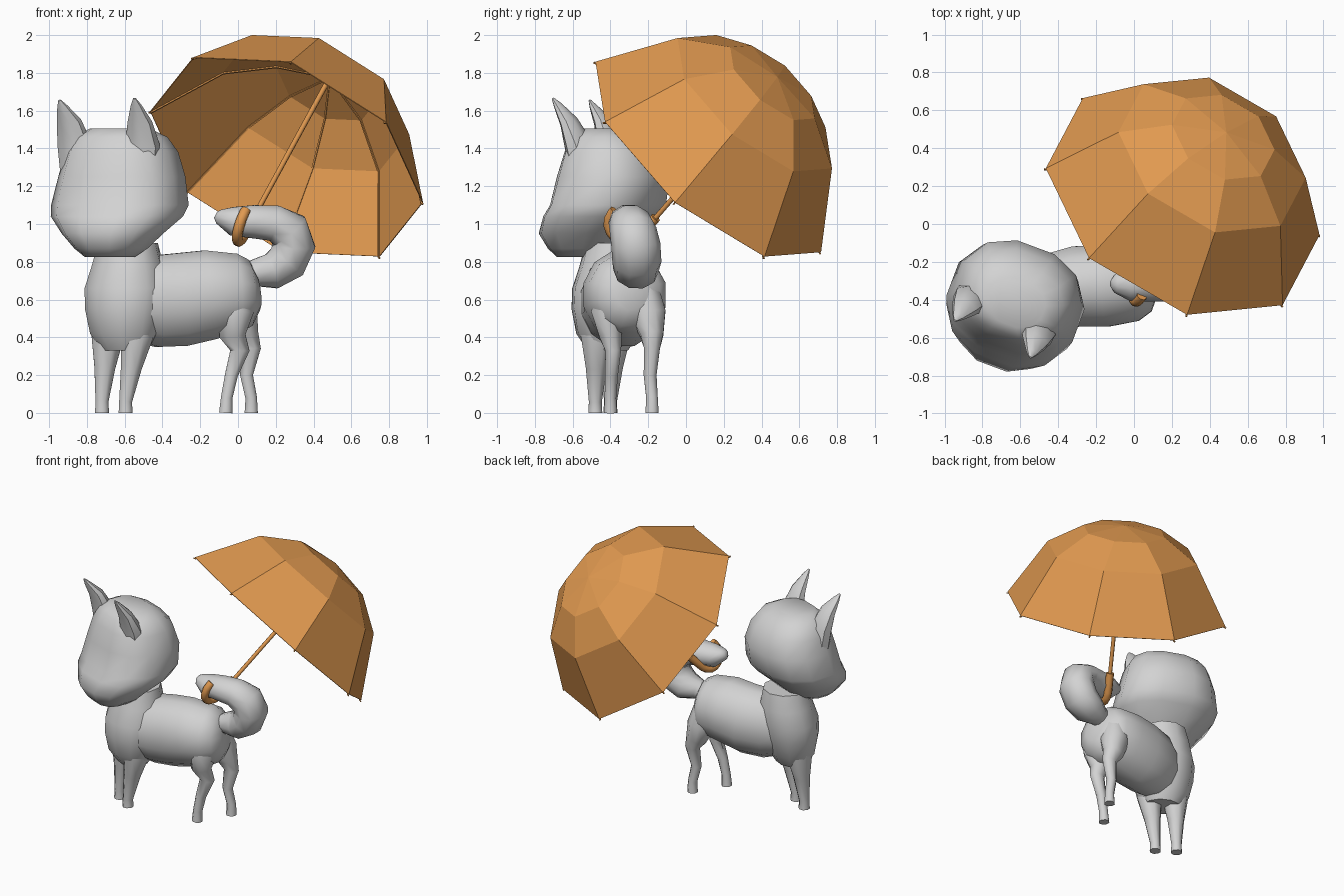
import bpy, bmesh, math
from mathutils import Vector as V

if "Cube" in bpy.data.objects:
    bpy.data.objects.remove(bpy.data.objects["Cube"])

def material(name, rgb):
    m = bpy.data.materials.new(name)
    m.diffuse_color = (*rgb, 1)
    m.use_nodes = True
    m.node_tree.nodes["Principled BSDF"].inputs["Base Color"].default_value = m.diffuse_color
    return m

GREY = material("light grey", (0.65, 0.65, 0.65))
ORANGE = material("orange", (0.75, 0.32, 0.08))

def loft(name, rings, mat, smooth=True):
    """Skin a list of equal-length rings and cap both ends."""
    bm = bmesh.new()
    rows = [[bm.verts.new(p) for p in ring] for ring in rings]
    n = len(rows[0])
    for a, b in zip(rows, rows[1:]):
        for i in range(n):
            j = (i + 1) % n
            bm.faces.new((a[i], a[j], b[j], b[i]))
    bm.faces.new(rows[0])
    bm.faces.new(rows[-1])
    bmesh.ops.recalc_face_normals(bm, faces=bm.faces)
    return finish(name, bm, mat, smooth)

def finish(name, bm, mat, smooth):
    me = bpy.data.meshes.new(name)
    bm.to_mesh(me)
    bm.free()
    me.materials.append(mat)
    ob = bpy.data.objects.new(name, me)
    bpy.context.collection.objects.link(ob)
    if smooth:
        bpy.ops.object.select_all(action='DESELECT')
        ob.select_set(True)
        bpy.context.view_layer.objects.active = ob
        bpy.ops.object.shade_smooth_by_angle(angle=math.radians(48))
    return ob

def tube(name, pts, radii, ref, mat, n=8, smooth=True):
    """Sweep an ellipse along pts; radii are numbers or (side, ref) pairs."""
    pts, rings = [V(p) for p in pts], []
    for i, p in enumerate(pts):
        t = (pts[min(i + 1, len(pts) - 1)] - pts[max(i - 1, 0)]).normalized()
        side = t.cross(V(ref)).normalized()
        up = side.cross(t)
        r = radii[i] if isinstance(radii, (list, tuple)) else radii
        a, b = r if isinstance(r, tuple) else (r, r)
        angles = [math.tau * (k + 0.5) / n for k in range(n)]
        rings.append([p + side * a * math.cos(x) + up * b * math.sin(x) for x in angles])
    return loft(name, rings, mat, smooth)

def stack(name, centre, fwd, rows, n, e):
    """Horizontal rings: (z, half width, front reach, back reach)."""
    f = V((*fwd, 0)).normalized()
    r = V((-f.y, f.x, 0))
    power = lambda v: math.copysign(abs(v) ** e, v)
    rings = []
    for z, w, front, back in rows:
        mid = V((*centre, z)) + f * (front - back) / 2
        half = (front + back) / 2
        rings.append([mid + r * w * power(math.sin(math.tau * (k + .5) / n))
                      + f * half * power(math.cos(math.tau * (k + .5) / n)) for k in range(n)])
    return loft(name, rings, GREY)

# Head: flat face and broad cheeks over a muzzle that narrows to the chin
stack("head", (-0.628, -0.42), (-0.35, -0.937), [
    (0.825, 0.13, 0.27, -0.02), (0.87, 0.19, 0.315, 0.06), (0.95, 0.265, 0.36, 0.15),
    (1.04, 0.35, 0.325, 0.25), (1.10, 0.365, 0.285, 0.30), (1.25, 0.335, 0.25, 0.325),
    (1.38, 0.30, 0.21, 0.28), (1.46, 0.25, 0.17, 0.21), (1.505, 0.16, 0.12, 0.13)], 12, 0.85)

# Ears: broad, curved forward to a point
for side, pts in (("left", [(-.855, -.38, 1.28), (-.865, -.40, 1.42), (-.895, -.44, 1.54), (-.93, -.49, 1.62), (-.945, -.51, 1.655)]),
                  ("right", [(-.505, -.54, 1.28), (-.505, -.57, 1.42), (-.52, -.62, 1.54), (-.54, -.68, 1.63), (-.548, -.705, 1.665)])):
    tube(side + "_ear", pts, [(.09, .07), (.095, .07), (.07, .045), (.03, .02), (.008, .006)],
         (-.43, -.9, 0), GREY, 8)

# Chest and neck
stack("chest", (-0.60, -0.41), (-0.45, -0.89), [
    (0.33, 0.13, 0.11, 0.10), (0.42, 0.19, 0.17, 0.16), (0.55, 0.22, 0.195, 0.20),
    (0.66, 0.228, 0.19, 0.22), (0.78, 0.195, 0.15, 0.22), (0.90, 0.16, 0.12, 0.20)], 10, 1)

# Torso from chest to rump
tube("torso", [(-.62, -.42, .57), (-.45, -.36, .59), (-.30, -.33, .60), (-.15, -.325, .625),
               (.0, -.31, .635), (.06, -.30, .635), (.10, -.29, .64)],
     [(.16, .18), (.205, .25), (.22, .255), (.225, .245), (.21, .215), (.17, .18), (.09, .10)],
     (0, 0, 1), GREY, 12)

# Front legs: plain tapers
for side, foot, top in (("left", (-.72, -.40), (-.69, -.38)), ("right", (-.595, -.48), (-.535, -.47))):
    tube(side + "_front_leg",
         [(*foot, 0), (foot[0], foot[1], .06), ((foot[0] + top[0]) / 2, (foot[1] + top[1]) / 2, .24),
          (*top, .40), (*top, .54)],
         [.040, .037, .060, .092, .10], (0, 1, 0), GREY, 8)

# Hind legs: thigh, back-set hock, thin shank
for side, path in (("left", [(-.065, -.40, 0), (-.06, -.40, .08), (-.035, -.395, .20), (.01, -.385, .33),
                             (-.03, -.40, .41), (-.01, -.41, .53), (-.02, -.38, .66)]),
                   ("right", [(.07, -.18, 0), (.07, -.18, .08), (.045, -.19, .20), (.07, -.18, .34),
                              (.04, -.18, .41), (.01, -.20, .52), (-.01, -.23, .66)])):
    tube(side + "_hind_leg", path,
         [.038, .033, .037, (.055, .045), (.075, .065), (.10, .10), (.08, .09)], (0, 1, 0), GREY, 8)

# Tail: thick curl gripping the umbrella handle
tube("tail", [(.02, -.29, .71), (.09, -.28, .74), (.18, -.265, .75), (.26, -.26, .80), (.295, -.265, .885),
              (.27, -.28, .965), (.19, -.295, 1.005), (.08, -.305, 1.012), (-.03, -.315, 1.015), (-.10, -.315, 1.04), (-.118, -.315, 1.05)],
     [.06, .075, (.10, .12), (.115, .13), (.12, .13), (.115, .125), (.10, .115), (.092, .105), (.08, .09), (.042, .05), .02],
     (0, 1, 0), GREY, 10)

# Umbrella frame: axis n through the rim centre c, u and v across it
c = V((.257, .118, 1.355))
n = V((.381, .605, .699)).normalized()
u = V((.03, -.765, .647))
u = (u - n * u.dot(n)).normalized()
v = n.cross(u)
PROFILE = [(.782, 0), (.535, .407), (.293, .562), (0, .605)]

def at(r, t, k):
    a = math.tau * k / 8
    return c + n * t + (u * math.cos(a) + v * math.sin(a)) * r

# Canopy: eight flat-faced gores
bm = bmesh.new()
rows = [[bm.verts.new(at(r, t, k)) for k in range(8)] for r, t in PROFILE[:-1]]
apex = bm.verts.new(c + n * PROFILE[-1][1])
for k in range(8):
    j = (k + 1) % 8
    for a, b in zip(rows, rows[1:]):
        bm.faces.new((a[k], a[j], b[j], b[k]))
    bm.faces.new((rows[-1][k], rows[-1][j], apex))
canopy = finish("canopy", bm, ORANGE, False)
thick = canopy.modifiers.new("thickness", 'SOLIDIFY')
thick.thickness = 0.005
thick.offset = -1

# Ribs under each crease, just reaching past the rim
for k in range(8):
    pts = [at(.787, -.010, k)] + [at(max(r - .007, .01), t - .008, k) for r, t in PROFILE]
    a = math.tau * k / 8
    tube(f"rib_{k + 1}", pts, .006, v * math.cos(a) - u * math.sin(a), ORANGE, 4)

# Shaft and hooked handle
tube("shaft", [c + n * .60, c - n * .6], .014, v, ORANGE, 8)
hook = [c - n * .46, c - n * .53]
for i in range(9):
    a = math.pi * i / 8
    hook.append(c - n * (.60 + .095 * math.sin(a)) + u * .095 * (1 - math.cos(a)))
hook.append(hook[-1] + n * .02)
tube("handle", hook, .028, v, ORANGE, 8)
